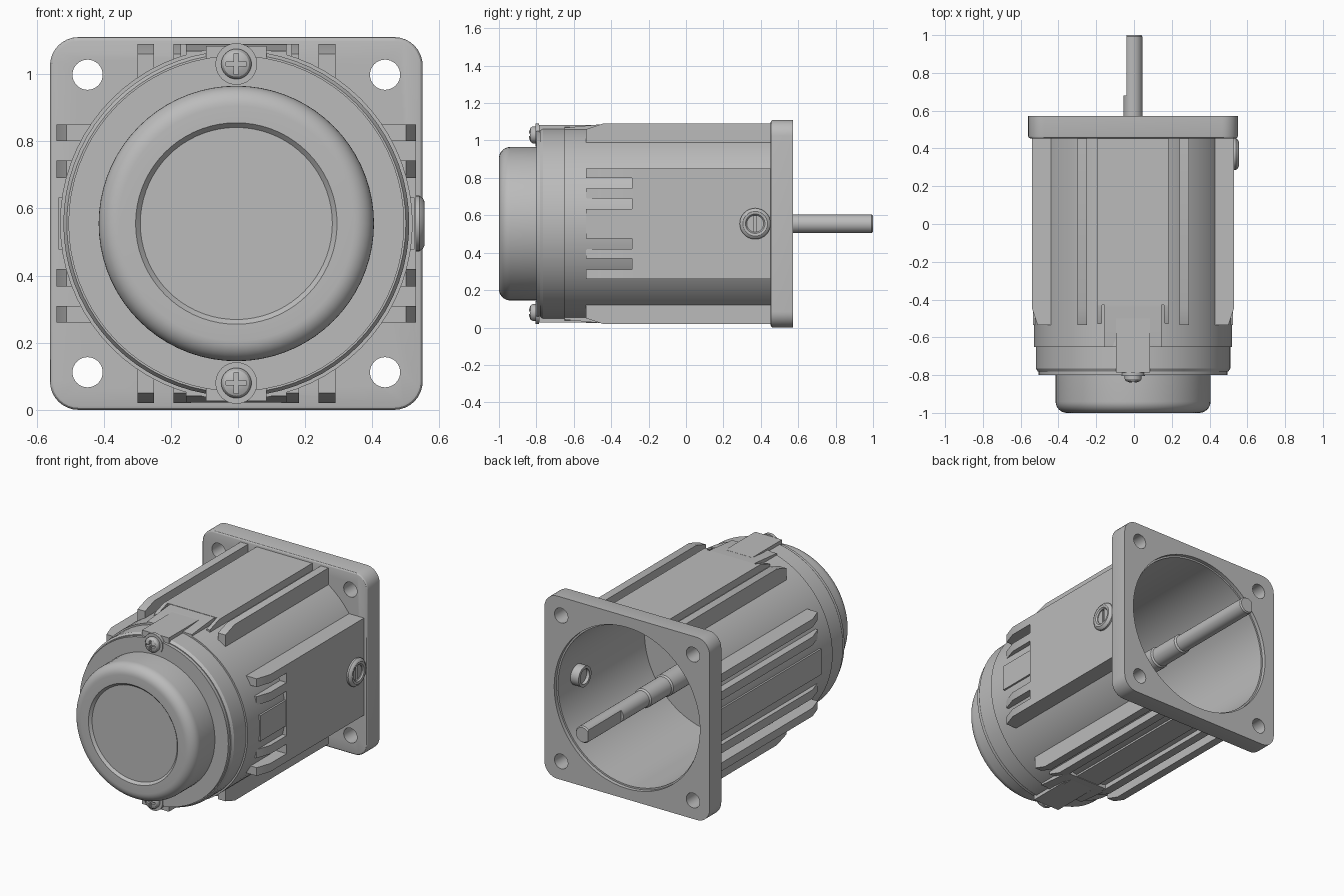
import bpy, bmesh, math
from mathutils import Vector, Matrix

old = bpy.data.objects.get("Cube")
if old:
    bpy.data.objects.remove(old)

CX, CZ = -0.005, 0.555          # motor axis
GREY = bpy.data.materials.new("cast_grey")
GREY.use_nodes = True
GREY.diffuse_color = (0.5, 0.5, 0.5, 1)
GREY.node_tree.nodes["Principled BSDF"].inputs["Base Color"].default_value = (0.5, 0.5, 0.5, 1)


def activate(ob):
    bpy.ops.object.select_all(action='DESELECT')
    ob.select_set(True)
    bpy.context.view_layer.objects.active = ob


def finish(name, bm, matrix=Matrix()):
    bmesh.ops.remove_doubles(bm, verts=bm.verts, dist=1e-5)
    bmesh.ops.recalc_face_normals(bm, faces=bm.faces)
    bm.transform(matrix)
    mesh = bpy.data.meshes.new(name)
    bm.to_mesh(mesh)
    bm.free()
    mesh.materials.append(GREY)
    ob = bpy.data.objects.new(name, mesh)
    bpy.context.collection.objects.link(ob)
    smooth(ob)
    return ob


def smooth(ob):
    activate(ob)
    bpy.ops.object.shade_smooth_by_angle(angle=math.radians(30))


def lathe(name, profile, loc=(CX, 0, CZ), axis=(0, 1, 0), n=72):
    """Spin a closed (radius, distance) profile around an axis."""
    bm = bmesh.new()
    rings = []
    for i in range(n):
        a = 2 * math.pi * i / n
        rings.append([bm.verts.new((r * math.cos(a), r * math.sin(a), h)) for r, h in profile])
    m = len(profile)
    for i in range(n):
        p, q = rings[i], rings[(i + 1) % n]
        for j in range(m):
            k = (j + 1) % m
            if profile[j][0] or profile[k][0]:
                bm.faces.new((p[j], q[j], q[k], p[k]))
    rot = Vector(axis).to_track_quat('Z', 'Y').to_matrix().to_4x4()
    return finish(name, bm, Matrix.Translation(loc) @ rot)


def rod(name, r, h0, h1, **kw):
    return lathe(name, [(0, h0), (r, h0), (r, h1), (0, h1)], **kw)


def box(name, loc, size):
    bm = bmesh.new()
    bmesh.ops.create_cube(bm, size=1)
    return finish(name, bm, Matrix.Translation(loc) @ Matrix.Diagonal((*size, 1)))


def cut(ob, cutter):
    cutter.hide_render = True
    mod = ob.modifiers.new("cut", 'BOOLEAN')
    mod.operation, mod.solver, mod.object = 'DIFFERENCE', 'EXACT', cutter
    activate(ob)
    bpy.ops.object.modifier_apply(modifier=mod.name)
    bpy.data.objects.remove(cutter)
    smooth(ob)


def rib(name, u, t0, t1, y0, y1=0.46, top=0.535, slope=0.0, drop=0.03):
    """Bar along the barrel: arc underneath, flat on top, sloped front end."""
    u = Vector(u)
    t = Vector((abs(u.z), 0, abs(u.x)))
    under = [t0 + (t1 - t0) * i / 8 for i in range(9)]
    sec = [(math.sqrt(0.49 ** 2 - s * s), s, 0) for s in under]
    sec += [(top - drop, t1, 0), (top, t1, slope), (top, t0, slope), (top - drop, t0, 0)]
    bm = bmesh.new()
    base = Vector((CX, 0, CZ))
    front = [bm.verts.new(base + u * r + t * s + Vector((0, y0 + d, 0))) for r, s, d in sec]
    back = [bm.verts.new(base + u * r + t * s + Vector((0, y1, 0))) for r, s, d in sec]
    n = len(sec)
    for i in range(n):
        j = (i + 1) % n
        bm.faces.new((front[i], front[j], back[j], back[i]))
    bm.faces.new(back)
    bm.faces.new(front[:10] + front[12:])
    bm.faces.new(front[9:13])
    return finish(name, bm)


# Hollow barrel, end ring, lip and end cap
lathe("barrel", [(0, -0.28), (0.48, -0.28), (0.48, 0.55), (0.525, 0.55), (0.525, -0.65), (0, -0.65)])
lathe("end_ring", [(0, -0.64), (0.515, -0.64), (0.515, -0.765), (0.505, -0.78), (0, -0.78)])
lathe("end_lip", [(0, -0.77), (0.5, -0.77), (0.5, -0.8), (0, -0.8)])
fillet = [(0.35 + 0.06 * math.cos(a), -0.94 - 0.06 * math.sin(a))
          for a in (math.pi / 2 * i / 8 for i in range(9))]
lathe("end_cap", [(0, -0.79), (0.41, -0.79)] + fillet + [(0.3, -1), (0.286, -0.985), (0, -0.985)])

# Square mounting flange with rounded corners
bm = bmesh.new()
bmesh.ops.create_cube(bm, size=1)
bm.transform(Matrix.Translation((CX, 0.513, CZ)) @ Matrix.Diagonal((1.11, 0.12, 1.11, 1)))
corners = [e for e in bm.edges if abs(e.verts[0].co.y - e.verts[1].co.y) > 0.1]
bmesh.ops.bevel(bm, geom=corners, offset=0.085, segments=8, profile=0.5, affect='EDGES')
rim = [e for e in bm.edges if all(v.co.y < 0.46 for v in e.verts)]
bmesh.ops.bevel(bm, geom=rim, offset=0.012, segments=3, profile=0.5, affect='EDGES')
flange = finish("flange", bm)
cut(flange, rod("bore_cutter", 0.49, 0.3, 0.7))
for sx in (-1, 1):
    for sz in (-1, 1):
        spot = (CX + 0.443 * sx, 0, CZ + 0.443 * sz)
        cut(flange, rod("hole_cutter", 0.045, 0.3, 0.7, loc=spot, n=32))

# Side, top and bottom ribs
sides = {"left": (1, 0, 0), "right": (-1, 0, 0), "top": (0, 0, 1), "bottom": (0, 0, -1)}
for side, u in sides.items():
    end = -0.28 if side == "left" else 0.46
    for s in (-1, 1):
        for a, b in ((0.245, 0.295), (0.135, 0.187)):
            if side == "top" and a < 0.2:
                continue
            lo, hi = sorted((s * a, s * b))
            rib(side + "_rib", u, lo, hi, -0.535, end, slope=0.09)
    if side != "top":
        rib(side + "_pad", u, -0.078, 0.078, -0.535, end, top=0.53)
rib("left_panel", sides["left"], -0.295, 0.295, -0.29, top=0.535)
rib("top_panel", sides["top"], -0.187, 0.187, -0.43)
for s in (-1, 1):
    lo, hi = sorted((s * 0.165, s * 0.187))
    rib("top_panel_finger", sides["top"], lo, hi, -0.53, -0.42, slope=0.09)

# Screw bosses and tabs, screws with washers and cross recesses
for s, side in ((1, "top"), (-1, "bottom")):
    rib(side + "_boss", sides[side], -0.15, 0.15, -0.65, -0.42, top=0.533, slope=0.21, drop=0.02)
    rib(side + "_tab", sides[side], -0.09, 0.09, -0.785, -0.5, top=0.528)
    spot = Vector((CX, -0.785, CZ + 0.475 * s))
    rod(side + "_washer", 0.062, 0, 0.02, loc=spot, axis=(0, -1, 0), n=40)
    head = lathe(side + "_screw", [(0, 0.01), (0.045, 0.01), (0.045, 0.035), (0.038, 0.046),
                                   (0.022, 0.053), (0, 0.055)], loc=spot, axis=(0, -1, 0), n=40)
    tip = spot + Vector((0, -0.05, 0))
    cut(head, box("slot_cutter", tip, (0.062, 0.03, 0.013)))
    cut(head, box("slot_cutter", tip, (0.013, 0.03, 0.062)))

# Output shaft with a flat near the tip
shaft = lathe("shaft", [(0, -0.3), (0.065, -0.3), (0.065, 0.22), (0.058, 0.23), (0.058, 0.42),
                        (0.05, 0.43), (0.05, 0.992), (0.044, 1), (0, 1)], n=48)
cut(shaft, box("flat_cutter", (CX - 0.085, 0.88, CZ), (0.1, 0.4, 0.2)))

# Cable grommet through the left side wall
place = dict(loc=(0, 0.37, CZ), axis=(1, 0, 0), n=40)
lathe("grommet", [(0.045, 0.42), (0.062, 0.42), (0.062, 0.52), (0.083, 0.52), (0.083, 0.54),
                  (0.076, 0.55), (0.066, 0.555), (0.052, 0.553), (0.045, 0.545)], **place)
plug = rod("grommet_plug", 0.046, 0.44, 0.54, **place)
cut(plug, box("slot_cutter", (0.54, 0.37, CZ), (0.03, 0.014, 0.12)))
